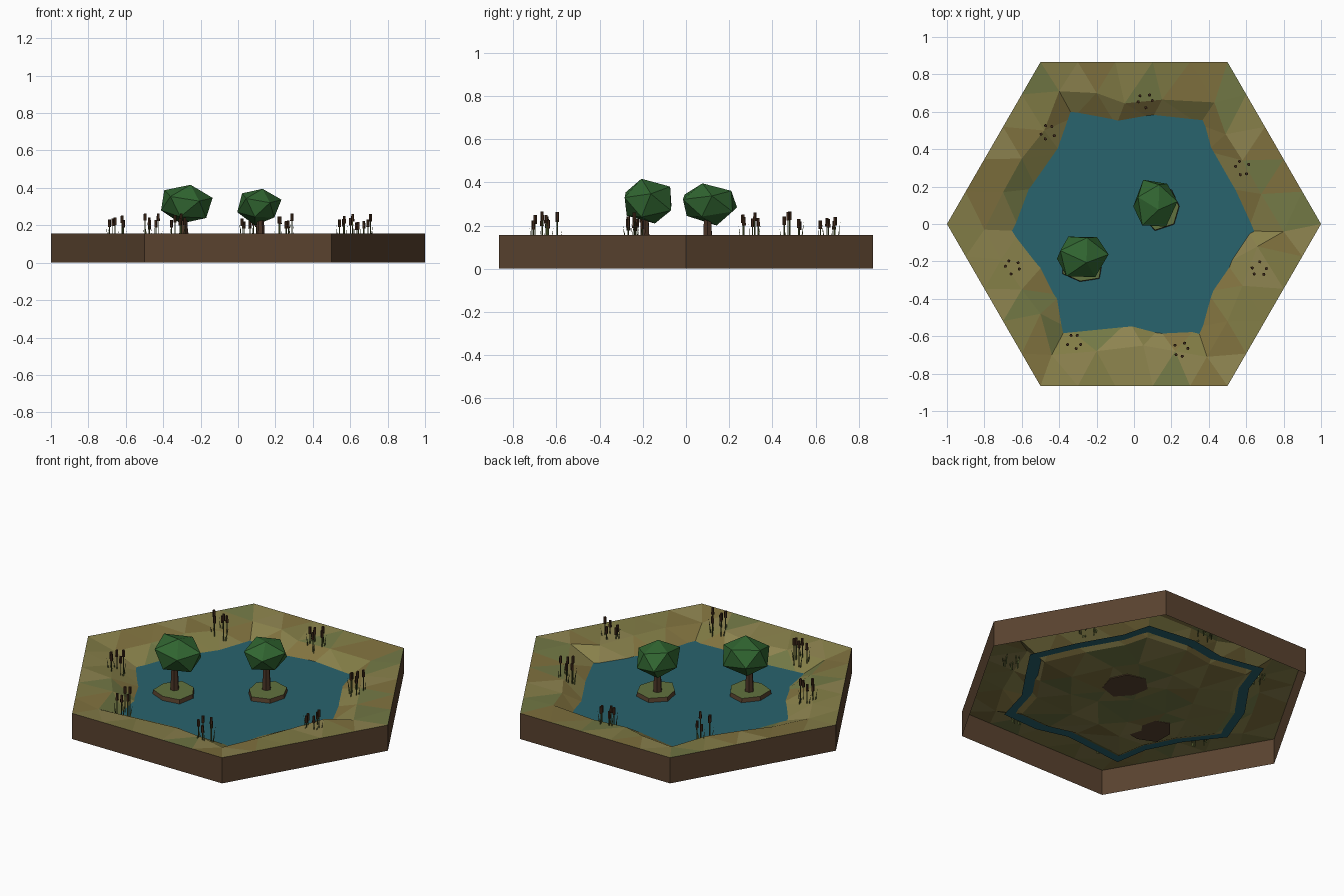
import bpy, bmesh, math, random
from mathutils import Vector, Matrix

if "Cube" in bpy.data.objects:
    bpy.data.objects.remove(bpy.data.objects["Cube"])

rng = random.Random(4)
TOP, WATER = 0.155, 0.076


def mat(name, r, g, b):
    m = bpy.data.materials.new(name)
    m.diffuse_color = (r, g, b, 1)
    m.use_nodes = True
    m.node_tree.nodes["Principled BSDF"].inputs["Base Color"].default_value = m.diffuse_color
    return m


GRASS = [mat("grass_%d" % i, *c) for i, c in enumerate(
    [(0.22, 0.20, 0.06), (0.25, 0.22, 0.07), (0.17, 0.19, 0.06), (0.22, 0.17, 0.05), (0.27, 0.23, 0.08)])]
SOIL = mat("soil", 0.10, 0.055, 0.028)
BLUE = mat("water", 0.022, 0.125, 0.155)
TURF = mat("turf", 0.12, 0.17, 0.05)
BARK = mat("bark", 0.07, 0.035, 0.02)
LEAF = mat("leaf", 0.03, 0.13, 0.03)
REED = mat("reed", 0.10, 0.13, 0.035)
HEAD = mat("reed_head", 0.05, 0.022, 0.01)


def finish(bm, name, mats):
    me = bpy.data.meshes.new(name)
    bm.to_mesh(me)
    bm.free()
    for m in mats:
        me.materials.append(m)
    ob = bpy.data.objects.new(name, me)
    bpy.context.collection.objects.link(ob)
    return ob


def hex_ring(n, r):
    """6*n points on a hexagon outline of corner radius r"""
    c = [Vector((r * math.cos(k * math.pi / 3), r * math.sin(k * math.pi / 3))) for k in range(7)]
    return [c[s].lerp(c[s + 1], i / n) for s in range(6) for i in range(n)]


def prism(bm, cx, cy, z0, z1, r0, r1, n, mi=0, wobble=0.0):
    """tapered prism; returns its top face"""
    turn = rng.uniform(0, 6.28)
    lo, hi = [], []
    for i in range(n):
        a = turn + 2 * math.pi * i / n
        w = 1 + rng.uniform(-wobble, wobble)
        for z, r, out in ((z0, r0, lo), (z1, r1, hi)):
            out.append(bm.verts.new((cx + r * w * math.cos(a), cy + r * w * math.sin(a), z)))
    faces = [bm.faces.new((lo[i], lo[(i + 1) % n], hi[(i + 1) % n], hi[i])) for i in range(n)]
    faces += [bm.faces.new(lo[::-1]), bm.faces.new(hi)]
    for f in faces:
        f.material_index = mi
    return faces[-1]


# Terrain: concentric triangulated hexagon rings (rim, ridge, shore, pond bed)
RIDGE = [(.8, -.04), (.68, .16), (.58, .34), (.49, .48), (.43, .65), (.15, .665), (-.05, .645), (-.2, .70),
         (-.4, .71), (-.48, .50), (-.60, .35), (-.70, .17), (-.8, -.03), (-.71, -.19), (-.60, -.35), (-.50, -.48),
         (-.44, -.70), (-.2, -.68), (.05, -.65), (.22, -.68), (.39, -.71), (.50, -.52), (.58, -.33), (.66, -.12)]
SHORE = [(.64, -.04), (.53, .2), (.41, .41), (.37, .56), (.1, .59), (-.1, .555), (-.34, .6), (-.41, .4), (-.55, .2),
         (-.64, -.04), (-.5, -.22), (-.41, -.4), (-.38, -.58), (-.03, -.545), (.14, -.59), (.355, -.58),
         (.41, -.38), (.52, -.22)]
rings = [[(0, 0, 0.03)]]
for n in (1, 2):
    rings.append([(p.x + rng.uniform(-.04, .04), p.y + rng.uniform(-.04, .04), rng.uniform(.025, .04))
                  for p in hex_ring(n, n * 0.2)])
rings.append([(x * .95, y * .95, 0.06) for x, y in SHORE])
rings.append([(x, y, rng.uniform(.128, .148)) for x, y in RIDGE])
rings.append([(p.x, p.y, TOP) for p in hex_ring(5, 1.0)])

bm = bmesh.new()
rv = [[bm.verts.new(p) for p in ring] for ring in rings]
for n in range(1, 6):
    o, q = rv[n], rv[n - 1]
    for s in range(6):
        for i in range(n):
            a, b = o[s * n + i], o[(s * n + i + 1) % len(o)]
            c = q[(s * (n - 1) + i) % len(q)]
            bm.faces.new((a, b, c))
            if i < n - 1:
                bm.faces.new((c, b, q[(s * (n - 1) + i + 1) % len(q)]))
for f in bm.faces:
    f.material_index = rng.randrange(len(GRASS))
finish(bm, "terrain", GRASS)

# Soil walls, open underneath
bm = bmesh.new()
lo = [bm.verts.new((p.x, p.y, 0)) for p in hex_ring(1, 1.0)]
hi = [bm.verts.new((p.x, p.y, TOP)) for p in hex_ring(1, 1.0)]
for i in range(6):
    j = (i + 1) % 6
    bm.faces.new((lo[i], lo[j], hi[j], hi[i]))
finish(bm, "soil_walls", [SOIL])

# Water sheet, tucked under the banks
bm = bmesh.new()
bm.faces.new([bm.verts.new((x * 1.1, y * 1.1, WATER)) for x, y in SHORE])
bmesh.ops.triangulate(bm, faces=bm.faces[:])
finish(bm, "water", [BLUE])

# Two islands, each with a tree
TREES = [("right", .12, .10, (.112, .107, .303), (.118, .14, .098)),
         ("left", -.29, -.19, (-.28, -.175, .312), (.145, .128, .105))]
for side, x, y, centre, size in TREES:
    bm = bmesh.new()
    top = prism(bm, x + .015, y - .01, .03, .10, .125, .115, 7, 0, 0.12)
    top.material_index = 1
    finish(bm, "island_" + side, [SOIL, TURF])

    bm = bmesh.new()
    prism(bm, x, y, .09, .25, .026, .018, 6)
    finish(bm, "trunk_" + side, [BARK])

    bm = bmesh.new()
    bmesh.ops.create_icosphere(bm, subdivisions=1, radius=1)
    bmesh.ops.rotate(bm, verts=bm.verts[:], matrix=Matrix.Rotation(rng.uniform(.2, .5), 3, (1, .6, .8)))
    for v in bm.verts:
        k = rng.uniform(.95, 1.1)
        v.co = Vector(centre) + Vector([c * k * s for c, s in zip(v.co, size)])
    finish(bm, "foliage_" + side, [LEAF])

# Clumps of reeds on the bank
CLUMPS = [(.06, .66), (-.46, .49), (.58, .30), (.67, -.24), (.25, -.67), (-.32, -.63), (-.65, -.23)]
for k, (cx, cy) in enumerate(CLUMPS):
    bm = bmesh.new()
    for i in range(5):
        a = i * 2.4 + k
        x, y = cx + .038 * math.cos(a), cy + .038 * math.sin(a)
        tip = rng.uniform(.215, .265)
        prism(bm, x, y, .10, tip - .03, .003, .003, 4, 0)
        prism(bm, x, y, tip - .04, tip, .009, .008, 5, 1)
        # leaf blade
        w = Vector((math.cos(a + 1), math.sin(a + 1), 0))
        base = Vector((x, y, .10)) + w * .01
        bm.faces.new([bm.verts.new(p) for p in (
            base - w * .005, base + w * .005, base + w * .016 + Vector((0, 0, rng.uniform(.07, .12))))])
    finish(bm, "reeds_%d" % (k + 1), [REED, HEAD])
